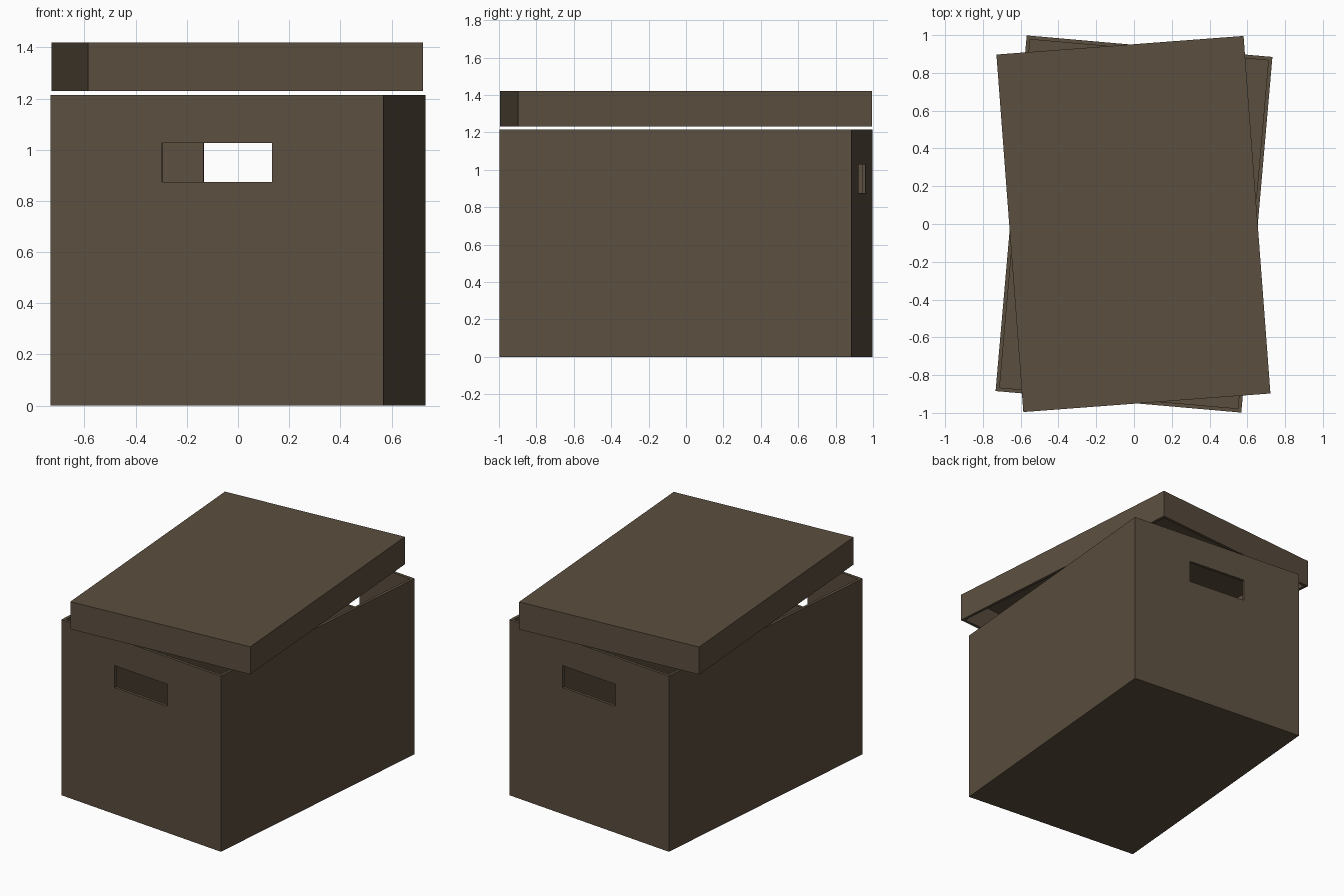
import bpy, bmesh, math
from mathutils import Matrix

if "Cube" in bpy.data.objects:
    bpy.data.objects.remove(bpy.data.objects["Cube"])

mat = bpy.data.materials.new("brown cardboard")
mat.diffuse_color = (0.105, 0.077, 0.049, 1)
mat.use_nodes = True
mat.node_tree.nodes["Principled BSDF"].inputs["Base Color"].default_value = mat.diffuse_color
T = 0.02  # board thickness


def block(name, x, y, z):
    """Box mesh spanning the given (min, max) ranges."""
    bm = bmesh.new()
    size = [r[1] - r[0] for r in (x, y, z)]
    mid = [(r[1] + r[0]) / 2 for r in (x, y, z)]
    bmesh.ops.create_cube(bm, size=1, matrix=Matrix.Translation(mid) @ Matrix.Diagonal((*size, 1)))
    me = bpy.data.meshes.new(name)
    bm.to_mesh(me)
    bm.free()
    me.materials.append(mat)
    ob = bpy.data.objects.new(name, me)
    bpy.context.collection.objects.link(ob)
    return ob


def cut(ob, cutter, angle):
    """Subtract cutter from ob, both turned by the same angle."""
    cutter.rotation_euler.z = math.radians(angle)
    cutter.hide_render = True
    cutter.hide_set(True)
    m = ob.modifiers.new("cut " + cutter.name, 'BOOLEAN')
    m.operation = 'DIFFERENCE'
    m.solver = 'EXACT'
    m.object = cutter


# Open box with a hand hole through both short ends
hx, hy, h = 0.653, 0.945, 1.215
box = block("storage_box", (-hx, hx), (-hy, hy), (0, h))
box.rotation_euler.z = math.radians(-5)
cut(box, block("box_cavity", (-hx + T, hx - T), (-hy + T, hy - T), (T, h + 0.2)), -5)
cut(box, block("hand_holes", (-0.216, 0.216), (-1.2, 1.2), (0.875, 1.027)), -5)

# Lid, turned the other way and hovering just above the box rim
lx, ly, z0, z1 = 0.656, 0.949, 1.23, 1.42
lid = block("lid", (-lx, lx), (-ly, ly), (z0, z1))
lid.rotation_euler.z = math.radians(4.3)
lid.location.x = -0.003
cavity = block("lid_cavity", (-lx + T, lx - T), (-ly + T, ly - T), (z0 - 0.1, z1 - T))
cavity.location.x = -0.003
cut(lid, cavity, 4.3)
